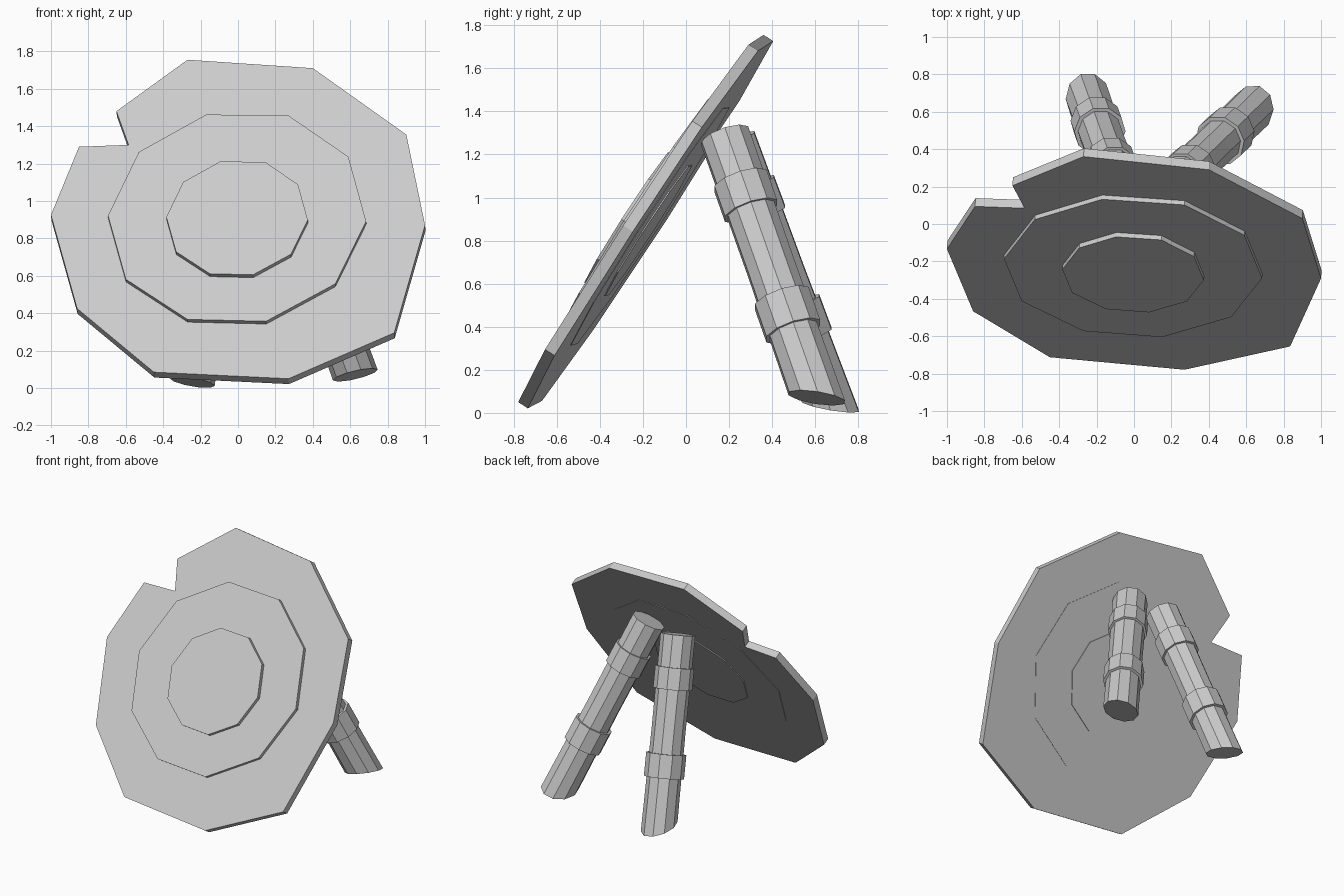
import bpy, bmesh, math
from mathutils import Vector

if "Cube" in bpy.data.objects:
    bpy.data.objects.remove(bpy.data.objects["Cube"])

# Leaning plane of the plate front: y = A + B*x + C*z
A, B, C = -0.795, -0.061, 0.649
N = Vector((-B, 1, -C)).normalized()          # points to the back


def finish(name, bm):
    bmesh.ops.recalc_face_normals(bm, faces=bm.faces)
    mesh = bpy.data.meshes.new(name)
    bm.to_mesh(mesh)
    bm.free()
    bpy.context.collection.objects.link(bpy.data.objects.new(name, mesh))


def loft(name, rings):
    bm = bmesh.new()
    loops = [[bm.verts.new(p) for p in ring] for ring in rings]
    n = len(loops[0])
    for a, b in zip(loops, loops[1:]):
        for i in range(n):
            j = (i + 1) % n
            bm.faces.new((a[i], a[j], b[j], b[i]))
    bm.faces.new(loops[0][::-1])
    bm.faces.new(loops[-1])
    finish(name, bm)


def slab(name, outline, rise, depth):
    """Slab parallel to the leaning plane; rise is how far it stands out in front."""
    shift = rise / N.y
    front = [Vector((x, A + B * x + C * z - shift, z)) for x, z in outline]
    loft(name, [front, [p + N * (rise + depth) for p in front]])


# Rough round plate with a notch in its upper left edge
slab("plate", [(-0.27, 1.755), (0.40, 1.71), (0.90, 1.355), (1.0, 0.87), (0.835, 0.295),
               (0.27, 0.05), (-0.45, 0.085), (-0.86, 0.425), (-1.0, 0.925), (-0.85, 1.29),
               (-0.585, 1.30), (-0.65, 1.48)], 0, 0.053)

# Two stepped discs, which also show slightly at the back
disc = [(-0.165, 0.555), (0.275, 0.55), (0.595, 0.33), (0.69, -0.015), (0.525, -0.35),
        (0.155, -0.55), (-0.265, -0.54), (-0.595, -0.325), (-0.69, 0.015), (-0.525, 0.355)]
for name, s, rise, depth in (("outer_disc", 1, 0.027, 0.056), ("inner_disc", 0.548, 0.055, 0.062)):
    slab(name, [(-0.005 + x * s, 0.907 + z * s) for x, z in disc], rise, depth)


def leg(name, top, foot, slope):
    top, foot = Vector(top), Vector(foot)
    axis = (foot - top).normalized()
    u = axis.cross(Vector((0, 1, 0))).normalized()
    v = axis.cross(u)

    def ring(t, r):
        c = top.lerp(foot, t)
        return [c + (u * math.cos(k * math.tau / 10) + v * math.sin(k * math.tau / 10)) * r
                for k in range(10)]

    # Foot is cut at an angle close to the ground
    cut = Vector((-slope, 0.17, 1))
    end = [p + axis * ((foot - p).dot(cut) / axis.dot(cut)) for p in ring(1, 0.122)]
    loft(name, [ring(0, 0.12), ring(0.5, 0.117), end])
    # Wrapped bands
    for part, t0, t1, r in (("upper", 0.17, 0.285, 0.134), ("lower", 0.62, 0.745, 0.138)):
        loft(f"{name}_{part}_band", [ring(t0, r), ring(t1, r)])


# Two splayed supports behind the plate
leg("left_leg", (-0.08, 0.21, 1.265), (-0.245, 0.67, 0.032), -0.17)
leg("right_leg", (0.185, 0.18, 1.285), (0.627, 0.607, 0.07), 0.25)
